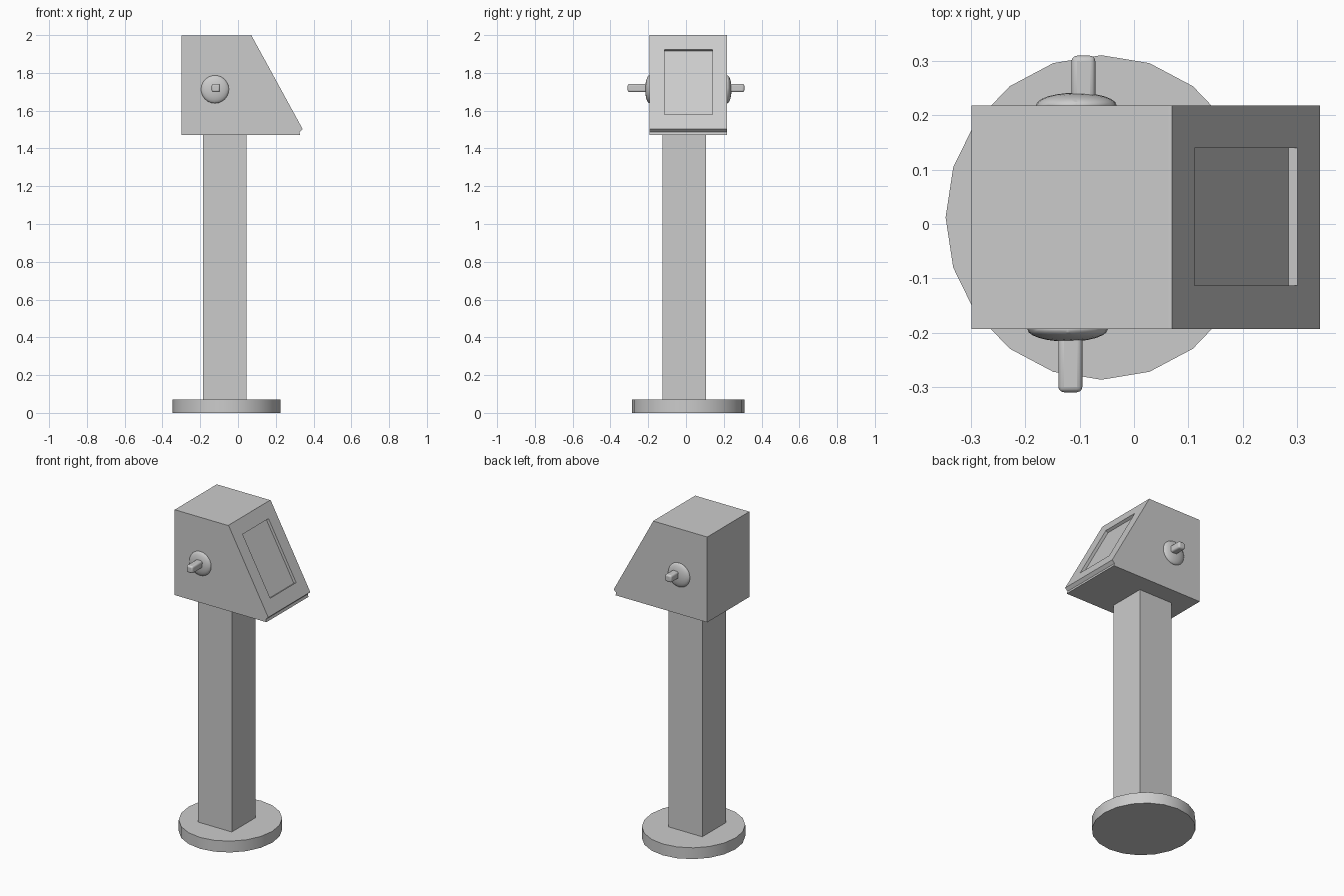
import bpy, bmesh
from mathutils import Vector

cube = bpy.data.objects.get("Cube")
if cube:
    bpy.data.objects.remove(cube, do_unlink=True)

grey = bpy.data.materials.new("light grey")
grey.use_nodes = True
grey.diffuse_color = (0.6, 0.6, 0.6, 1)
grey.node_tree.nodes["Principled BSDF"].inputs["Base Color"].default_value = (0.6, 0.6, 0.6, 1)


def finish(name, smooth=False):
    ob = bpy.context.object
    ob.name = name
    ob.data.materials.append(grey)
    bpy.ops.object.transform_apply(location=False, rotation=False, scale=True)
    if smooth:
        bpy.ops.object.shade_smooth_by_angle()
    return ob


def box(name, low, high):
    low, high = Vector(low), Vector(high)
    bpy.ops.mesh.primitive_cube_add(size=1, location=(low + high) / 2)
    bpy.context.object.scale = high - low
    return finish(name)


# Round foot and square post
bpy.ops.mesh.primitive_cylinder_add(vertices=20, radius=1, depth=0.07, location=(-0.06, 0.012, 0.035))
bpy.context.object.scale = (0.286, 0.298, 1)
finish("foot", smooth=True)
box("post", (-0.185, -0.125, 0.07), (0.045, 0.105, 1.48))

# Head: side profile extruded across the width
FRONT, BACK = -0.193, 0.218
profile = [(-0.298, 1.47), (-0.298, 1.998), (0.063, 1.998), (0.07, 2.0),
           (0.342, 1.503), (0.325, 1.486), (0.33, 1.47)]
bm = bmesh.new()
side = bm.faces.new([bm.verts.new((x, FRONT, z)) for x, z in profile])
ext = bmesh.ops.extrude_face_region(bm, geom=[side])["geom"]
bmesh.ops.translate(bm, vec=(0, BACK - FRONT, 0),
                    verts=[v for v in ext if isinstance(v, bmesh.types.BMVert)])
bmesh.ops.recalc_face_normals(bm, faces=bm.faces)

# Sunken window in the sloping face
slope = max((f for f in bm.faces if f.normal.x > 0.5 and f.normal.z > 0.2), key=lambda f: f.calc_area())
normal = slope.normal.copy()
bmesh.ops.inset_individual(bm, faces=[slope], thickness=0.05)
middle = slope.calc_center_median()
for v in slope.verts:
    v.co.y = 0.14 if v.co.y > middle.y else -0.113
    z = 1.925 if v.co.z > middle.z else 1.58
    v.co.x, v.co.z = 0.07 + (2.0 - z) * 0.272 / 0.497, z
floor = bmesh.ops.extrude_discrete_faces(bm, faces=[slope])["faces"][0]
bmesh.ops.translate(bm, vec=normal * -0.018, verts=floor.verts)
mesh = bpy.data.meshes.new("head")
bm.to_mesh(mesh)
bm.free()
mesh.materials.append(grey)
bpy.context.collection.objects.link(bpy.data.objects.new("head", mesh))

# Domed boss with a rounded handle on each side
for name, x, wall, out, stem_x in (("right", -0.122, FRONT, -1, -0.117),
                                   ("left", -0.106, BACK, 1, -0.093)):
    bpy.ops.mesh.primitive_uv_sphere_add(segments=24, ring_count=12, radius=1, location=(x, wall, 1.713))
    bpy.context.object.scale = (0.074, 0.023, 0.074)
    finish(name + "_boss", smooth=True)
    tip = 0.309 * out
    handle = box(name + "_handle", (stem_x - 0.022, min(wall, tip), 1.698),
                 (stem_x + 0.022, max(wall, tip), 1.742))
    bevel = handle.modifiers.new("rounding", "BEVEL")
    bevel.width, bevel.segments = 0.01, 3
    bpy.ops.object.shade_smooth_by_angle()
